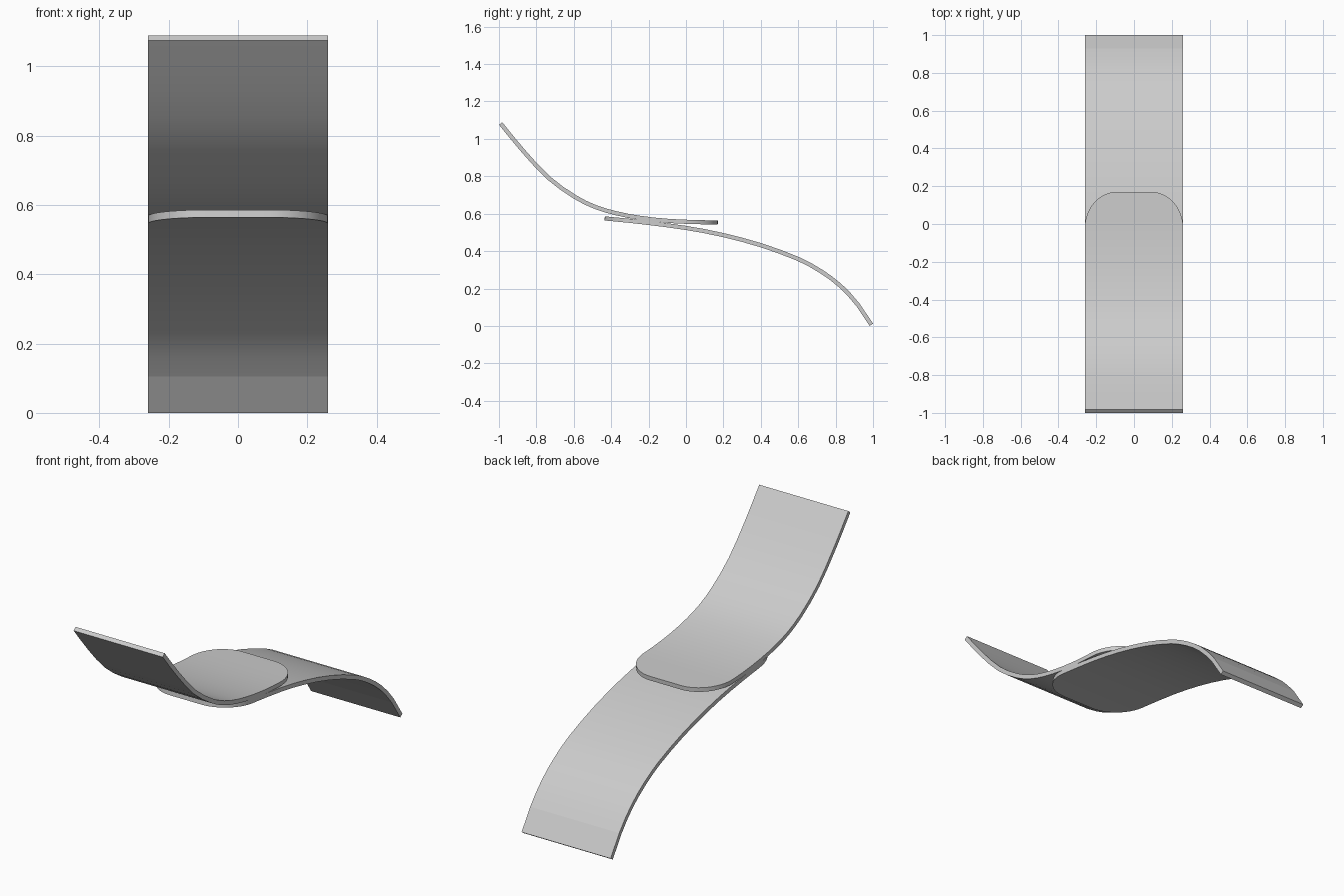
import bpy, bmesh, math

cube = bpy.data.objects.get("Cube")
if cube:
    bpy.data.objects.remove(cube, do_unlink=True)

HALF_WIDTH = 0.26
THICKNESS = 0.022
TIP_RX, TIP_RY = 0.17, 0.19   # radii of the rounded corners
TIP_STEPS = 12

grey = bpy.data.materials.new("light grey")
grey.use_nodes = True
COLOUR = (0.6, 0.6, 0.6, 1)
grey.diffuse_color = COLOUR
grey.node_tree.nodes["Principled BSDF"].inputs["Base Color"].default_value = COLOUR


def height(path, y):
    """Smooth height at y along a list of (y, z) points."""
    n = len(path)
    i = max(k for k in range(n - 1) if k == 0 or path[k][0] <= y)

    def slope(k):
        a, b = path[max(k - 1, 0)], path[min(k + 1, n - 1)]
        return (b[1] - a[1]) / (b[0] - a[0])

    (y0, z0), (y1, z1) = path[i], path[i + 1]
    h = y1 - y0
    t = (y - y0) / h
    bend0 = slope(i) * h - (z1 - z0)
    bend1 = slope(i + 1) * h - (z1 - z0)
    return z0 + (z1 - z0) * t + t * (1 - t) * ((1 - t) * bend0 - t * bend1)


def strip(name, path, tip, flat_end=False):
    """Curved strip with a rounded tip; tip is +1 for the back end, -1 for the front."""
    tip_y = path[-1 if tip > 0 else 0][0]
    start = tip_y - tip * TIP_RY

    # Straight body rows, then rows that narrow round the tip
    rows = []
    for (ya, _), (yb, _) in zip(path, path[1:]):
        rows += [(y, HALF_WIDTH) for y in (ya, (ya + yb) / 2) if (start - y) * tip > 0.01]
    if tip < 0:
        rows.append((path[-1][0], HALF_WIDTH))
    for k in range(TIP_STEPS + 1):
        a = math.pi / 2 * k / TIP_STEPS
        rows.append((start + tip * TIP_RY * math.sin(a),
                     HALF_WIDTH - TIP_RX * (1 - math.cos(a))))
    rows.sort()
    if flat_end:
        rows.pop(-2)

    bm = bmesh.new()
    pairs = [[bm.verts.new((s * w, y, height(path, y))) for s in (-1, 1)] for y, w in rows]
    for (a, b), (c, d) in zip(pairs, pairs[1:]):
        bm.faces.new((a, b, d, c)).smooth = True
    mesh = bpy.data.meshes.new(name)
    bm.to_mesh(mesh)
    bm.free()
    mesh.materials.append(grey)
    obj = bpy.data.objects.new(name, mesh)
    bpy.context.collection.objects.link(obj)

    # Give the sheet its thickness, then shade it smooth with crisp rims
    solid = obj.modifiers.new("thickness", 'SOLIDIFY')
    solid.thickness = THICKNESS
    solid.offset = 0
    bpy.ops.object.select_all(action='DESELECT')
    obj.select_set(True)
    bpy.context.view_layer.objects.active = obj
    bpy.ops.object.modifier_apply(modifier=solid.name)
    bpy.ops.object.shade_smooth_by_angle(angle=math.radians(30))
    if flat_end:
        for face in obj.data.polygons:
            if face.center.y > (rows[-2][0] + 0.01):
                face.use_smooth = False


# Upper strip: sweeps down from the front, rounded at the back
strip("upper_strip",
      [(-0.991, 1.082), (-0.87, 0.935), (-0.733, 0.79), (-0.594, 0.69), (-0.49, 0.638),
       (-0.38, 0.604), (-0.246, 0.578), (-0.086, 0.561), (0.17, 0.552)], 1)

# Lower strip: rounded at the front, curls down to the floor at the back
strip("lower_strip",
      [(-0.435, 0.575), (-0.246, 0.556), (0, 0.524), (0.193, 0.487), (0.396, 0.433),
       (0.6, 0.358), (0.717, 0.295), (0.824, 0.216), (0.92, 0.112), (0.991, 0.006)], -1, True)
